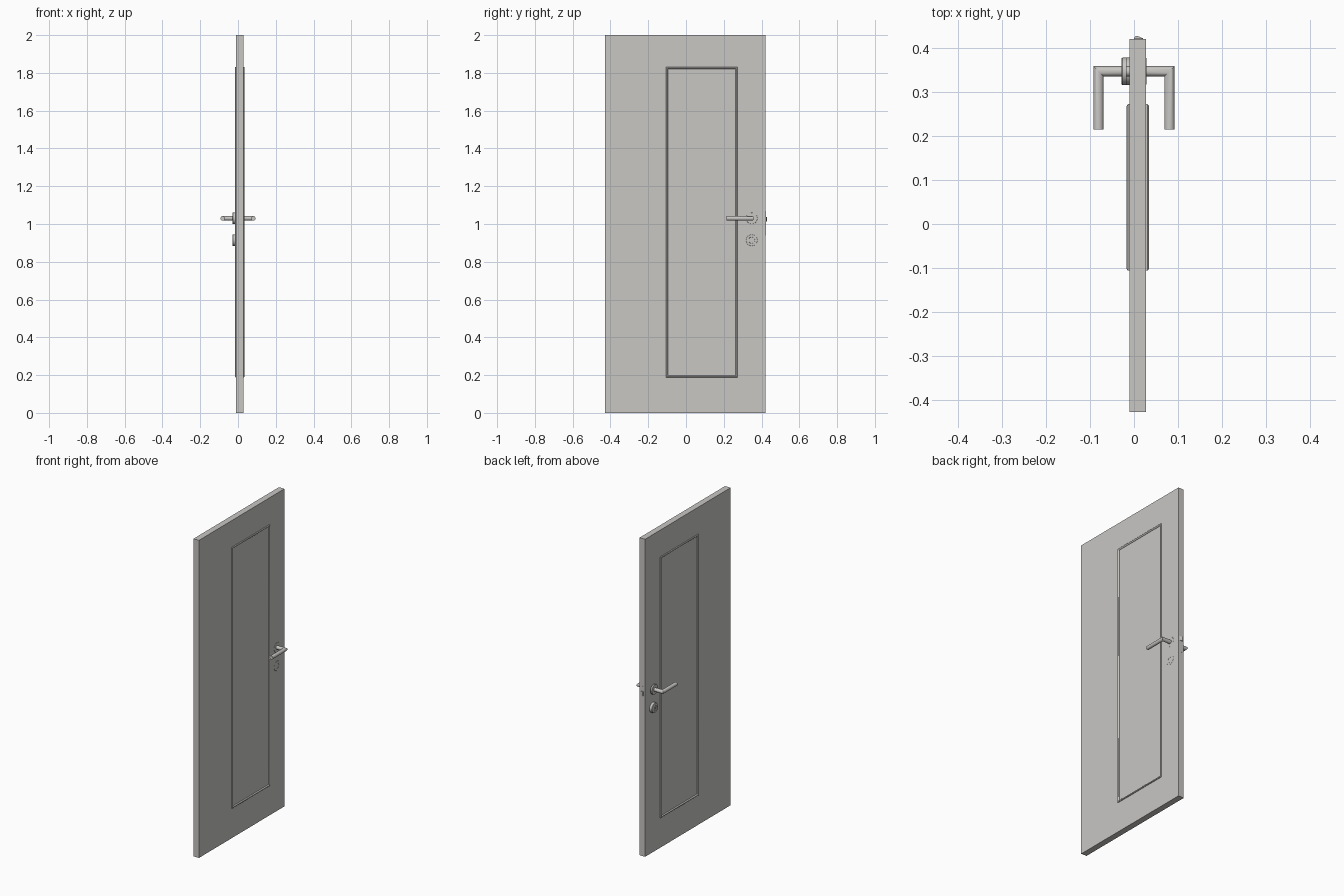
import bpy, bmesh, math

if "Cube" in bpy.data.objects:
    bpy.data.objects.remove(bpy.data.objects["Cube"])

grey = bpy.data.materials.new("light warm grey")
grey.diffuse_color = (0.58, 0.57, 0.55, 1)
grey.use_nodes = True
grey.node_tree.nodes["Principled BSDF"].inputs["Base Color"].default_value = grey.diffuse_color

X0, X1 = -0.0105, 0.0278      # door faces
HY, HZ, LZ = 0.348, 1.03, 0.914   # handle axis and lock height


def finish(name, bm, smooth=True):
    bmesh.ops.recalc_face_normals(bm, faces=bm.faces)
    me = bpy.data.meshes.new(name)
    bm.to_mesh(me)
    bm.free()
    me.materials.append(grey)
    ob = bpy.data.objects.new(name, me)
    bpy.context.collection.objects.link(ob)
    if smooth:
        bpy.ops.object.select_all(action='DESELECT')
        ob.select_set(True)
        bpy.context.view_layer.objects.active = ob
        bpy.ops.object.shade_smooth_by_angle(angle=math.radians(35))
    return ob


def box(name, x0, x1, y0, y1, z0, z1):
    bm = bmesh.new()
    bmesh.ops.create_cube(bm, size=1)
    for v in bm.verts:
        v.co = ((x0 + x1) / 2 + v.co.x * (x1 - x0),
                (y0 + y1) / 2 + v.co.y * (y1 - y0),
                (z0 + z1) / 2 + v.co.z * (z1 - z0))
    return finish(name, bm, False)


def loft(name, rings, cap=True, loop=False):
    bm = bmesh.new()
    vs = [[bm.verts.new(p) for p in r] for r in rings]
    n = len(vs[0])
    pairs = list(zip(vs, vs[1:])) + ([(vs[-1], vs[0])] if loop else [])
    for a, b in pairs:
        for i in range(n):
            j = (i + 1) % n
            bm.faces.new((a[i], a[j], b[j], b[i]))
    if cap and not loop:
        bm.faces.new(vs[0])
        bm.faces.new(vs[-1])
    return finish(name, bm)


def circle(n, r):
    return [(r * math.cos(2 * math.pi * i / n), r * math.sin(2 * math.pi * i / n)) for i in range(n)]


def disc(name, s, z, profile):
    # lathe of (radius, x) pairs around the x direction
    return loft(name, [[(s * x, HY + a, z + b) for a, b in circle(40, r)] for r, x in profile])


# door leaf
box("door_leaf", X0, X1, -0.428, 0.422, 0, 2)

# mitred rounded moulding frame on each face
for face, s, side in ((X1, 1, "right"), (X0, -1, "left")):
    prof = [(0, -0.003), (0, 0.003), (0.0015, 0.005), (0.004, 0.0062),
            (0.007, 0.0055), (0.0095, 0.003), (0.0105, 0), (0.0105, -0.003)]
    corners = ((-0.106, 0.188, 1, 1), (0.273, 0.188, -1, 1),
               (0.273, 1.832, -1, -1), (-0.106, 1.832, 1, -1))
    loft("panel_moulding_" + side,
         [[(face + s * h, y + dy * d, z + dz * d) for d, h in prof] for y, z, dy, dz in corners],
         loop=True)

# handles, rosettes and lock escutcheons, mirrored about x = 0
for s, side in ((1, "right"), (-1, "left")):
    ring = circle(32, 0.0117)
    cx = 0.081
    loft("lever_handle_" + side, [
        [(0, HY + a, HZ + b) for a, b in ring],
        [(s * (cx + a), HY + a, HZ + b) for a, b in ring],
        [(s * (cx + a), 0.215, HZ + b) for a, b in ring]])
    disc("handle_rosette_" + side, s, HZ,
         [(0.031, 0.017), (0.031, 0.0265), (0.0295, 0.0284), (0.0125, 0.0284), (0.0125, 0.017)])
    disc("lock_escutcheon_" + side, s, LZ,
         [(0.031, 0.008), (0.031, 0.0265), (0.0295, 0.0284), (0.017, 0.0284),
          (0.0155, 0.0255), (0.005, 0.0255)])
    # key cylinder with upright key slot bar
    x = sorted((s * 0.010, s * 0.0275))
    box("key_slot_" + side, x[0], x[1], HY - 0.002, HY + 0.002, LZ - 0.011, LZ + 0.006)

# latch plate and wedge latch on the door edge
box("latch_plate", 0.0, 0.021, 0.415, 0.4226, 0.94, 1.07)
bm = bmesh.new()
outline = ((0.001, 0.415), (0.020, 0.415), (0.020, 0.4235), (0.008, 0.4285), (0.004, 0.4285), (0.001, 0.425))
f = bm.faces.new([bm.verts.new((x, y, 1.012)) for x, y in outline])
ext = bmesh.ops.extrude_face_region(bm, geom=[f])
for v in ext["geom"]:
    if isinstance(v, bmesh.types.BMVert):
        v.co.z += 0.026
finish("latch_bolt", bm, False)
